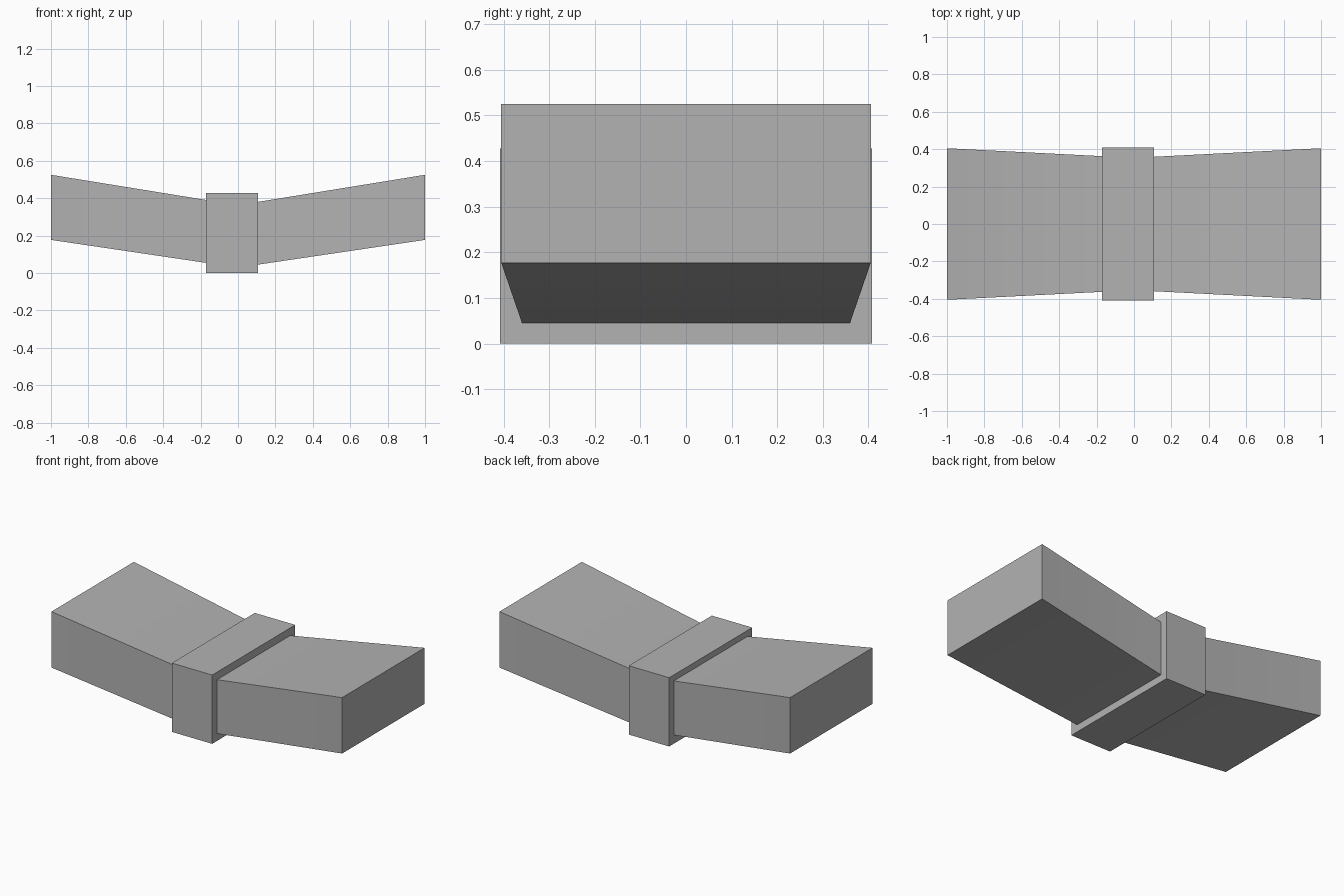
import bpy
import bmesh

old = bpy.data.objects.get("Cube")
if old:
    bpy.data.objects.remove(old, do_unlink=True)

# Plain grey cloth
GREY = (0.45, 0.45, 0.45, 1)
grey = bpy.data.materials.new("grey_cloth")
grey.use_nodes = True
grey.diffuse_color = GREY
grey.node_tree.nodes["Principled BSDF"].inputs["Base Color"].default_value = GREY


def loft(name, sections):
    """Box sections (x, half depth, bottom, top) joined along x and capped."""
    bm = bmesh.new()
    rings = []
    for x, d, low, high in sections:
        corners = [(-d, low), (d, low), (d, high), (-d, high)]
        rings.append([bm.verts.new((x, y, z)) for y, z in corners])
    for a, b in zip(rings, rings[1:]):
        for i in range(4):
            j = (i + 1) % 4
            bm.faces.new((a[i], a[j], b[j], b[i]))
    bm.faces.new(rings[0])
    bm.faces.new(rings[-1])
    bmesh.ops.recalc_face_normals(bm, faces=bm.faces)
    mesh = bpy.data.meshes.new(name)
    bm.to_mesh(mesh)
    bm.free()
    mesh.materials.append(grey)
    obj = bpy.data.objects.new(name, mesh)
    bpy.context.collection.objects.link(obj)
    return obj


# Two flared wings meeting in a shallow bend at the middle
wing_end = (0.405, 0.177, 0.525)
wings = loft("bow_wings", [(-1, *wing_end), (0, 0.354, 0.029, 0.363), (1, *wing_end)])
bpy.context.view_layer.objects.active = wings
wings.select_set(True)
bpy.ops.object.shade_smooth_by_angle()

# Square band wrapped around the middle, slightly off centre
loft("centre_band", [(x, 0.408, 0, 0.428) for x in (-0.17, 0.108)])
